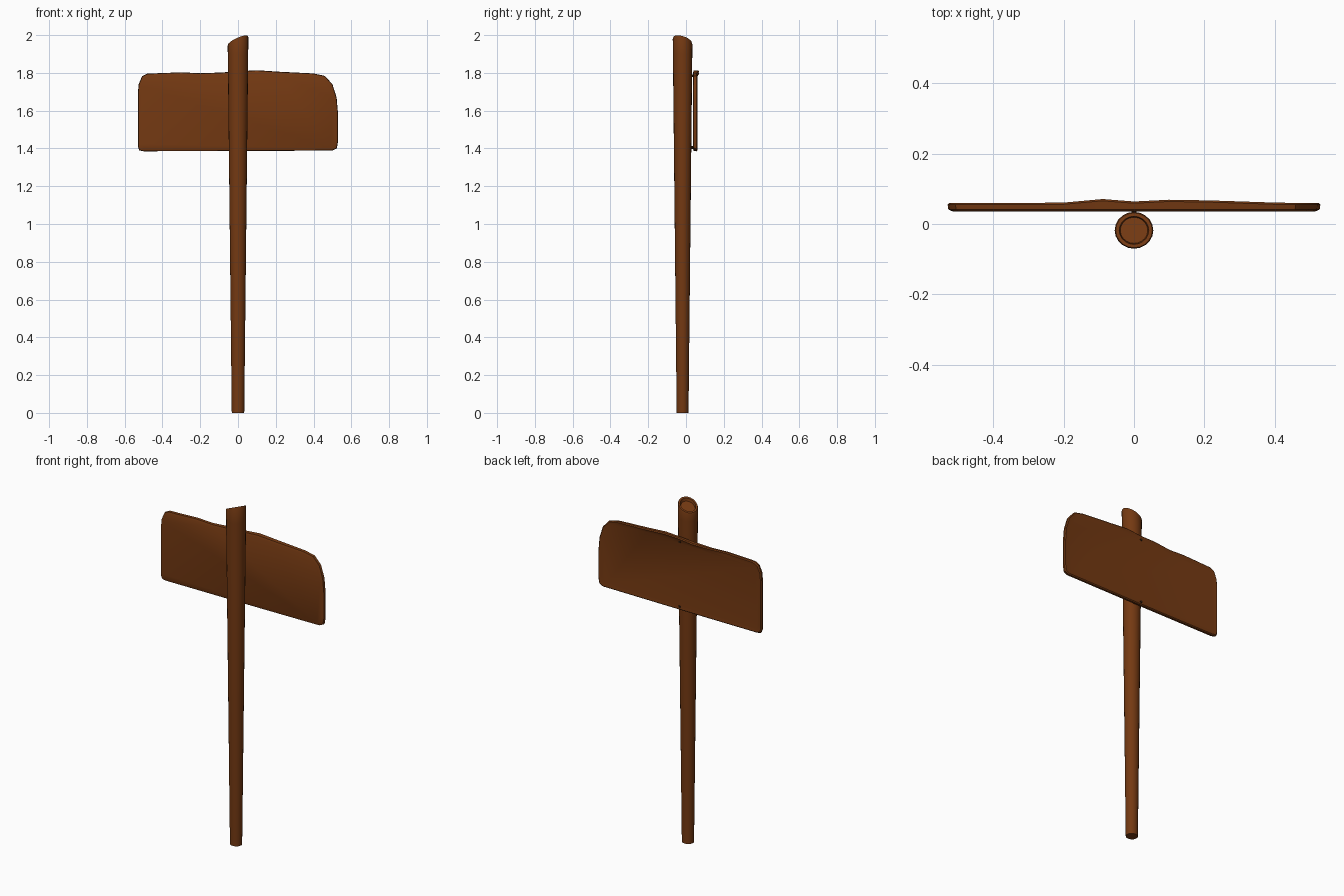
import bpy, bmesh, math

cube = bpy.data.objects.get("Cube")
if cube:
    bpy.data.objects.remove(cube, do_unlink=True)


def material(name, color):
    mat = bpy.data.materials.new(name)
    mat.use_nodes = True
    mat.diffuse_color = color
    bsdf = mat.node_tree.nodes["Principled BSDF"]
    bsdf.inputs["Base Color"].default_value = color
    bsdf.inputs["Roughness"].default_value = 0.8
    return mat


wood = material("brown wood", (0.175, 0.041, 0.006, 1))
iron = material("dark nail", (0.03, 0.012, 0.004, 1))


def loft(name, rings, mat, angle=35):
    """Skin a stack of closed rings and cap both ends."""
    bm = bmesh.new()
    loops = [[bm.verts.new(p) for p in ring] for ring in rings]
    n = len(loops[0])
    for a, b in zip(loops, loops[1:]):
        for i in range(n):
            j = (i + 1) % n
            bm.faces.new((a[i], a[j], b[j], b[i]))
    bm.faces.new(loops[0][::-1])
    bm.faces.new(loops[-1])
    bmesh.ops.recalc_face_normals(bm, faces=bm.faces)
    mesh = bpy.data.meshes.new(name)
    bm.to_mesh(mesh)
    bm.free()
    mesh.materials.append(mat)
    obj = bpy.data.objects.new(name, mesh)
    bpy.context.collection.objects.link(obj)
    bpy.ops.object.select_all(action="DESELECT")
    obj.select_set(True)
    bpy.context.view_layer.objects.active = obj
    bpy.ops.object.shade_smooth_by_angle(angle=math.radians(angle))
    return obj


# Tapered post with a slanted, slightly hollowed top
def post_ring(radius, z, slant=0, sides=20):
    ring = []
    for i in range(sides):
        t = 2 * math.pi * i / sides
        x, y = radius * math.cos(t), radius * 0.95 * math.sin(t)
        ring.append((x, y - 0.018, z + slant * (0.42 * x - 0.28 * y)))
    return ring


loft("post", [
    post_ring(0.033, 0),
    post_ring(0.044, 1.0),
    post_ring(0.054, 1.9),
    post_ring(0.055, 1.965, 1),
    post_ring(0.052, 1.973, 1),
    post_ring(0.042, 1.973, 1),
    post_ring(0.039, 1.958, 1),
], wood)

# Board outline: x, z and depth of the wavy back edge
outline = [
    (-0.50, 1.385, 0.060), (0.0, 1.386, 0.060), (0.50, 1.389, 0.060),
    (0.523, 1.40, 0.060), (0.53, 1.44, 0.060), (0.53, 1.58, 0.060),
    (0.522, 1.67, 0.060), (0.50, 1.74, 0.060), (0.46, 1.784, 0.060),
    (0.40, 1.797, 0.061), (0.22, 1.806, 0.067), (0.10, 1.814, 0.069),
    (0.0, 1.808, 0.064), (-0.09, 1.802, 0.071), (-0.20, 1.798, 0.061),
    (-0.30, 1.803, 0.060), (-0.48, 1.796, 0.060), (-0.508, 1.782, 0.060),
    (-0.526, 1.74, 0.060), (-0.53, 1.69, 0.060), (-0.53, 1.41, 0.060),
    (-0.523, 1.39, 0.060),
]


def board_ring(inset, depth):
    sx, sz = 1 - inset / 0.53, 1 - inset / 0.21
    return [(x * sx, depth(y), 1.597 + (z - 1.597) * sz) for x, z, y in outline]


loft("sign_board", [
    board_ring(0.014, lambda y: 0.036),
    board_ring(0.002, lambda y: 0.041),
    board_ring(0.0, lambda y: y - 0.005),
    board_ring(0.005, lambda y: y),
    board_ring(0.022, lambda y: 0.058),
], wood, 30)

# Small nails holding the board to the post
for label, z in (("upper_nail", 1.785), ("lower_nail", 1.405)):
    rings = [[(0.007 * math.cos(k * math.pi / 4), y, z + 0.007 * math.sin(k * math.pi / 4))
              for k in range(8)] for y in (0.02, 0.062)]
    loft(label, rings, iron)
